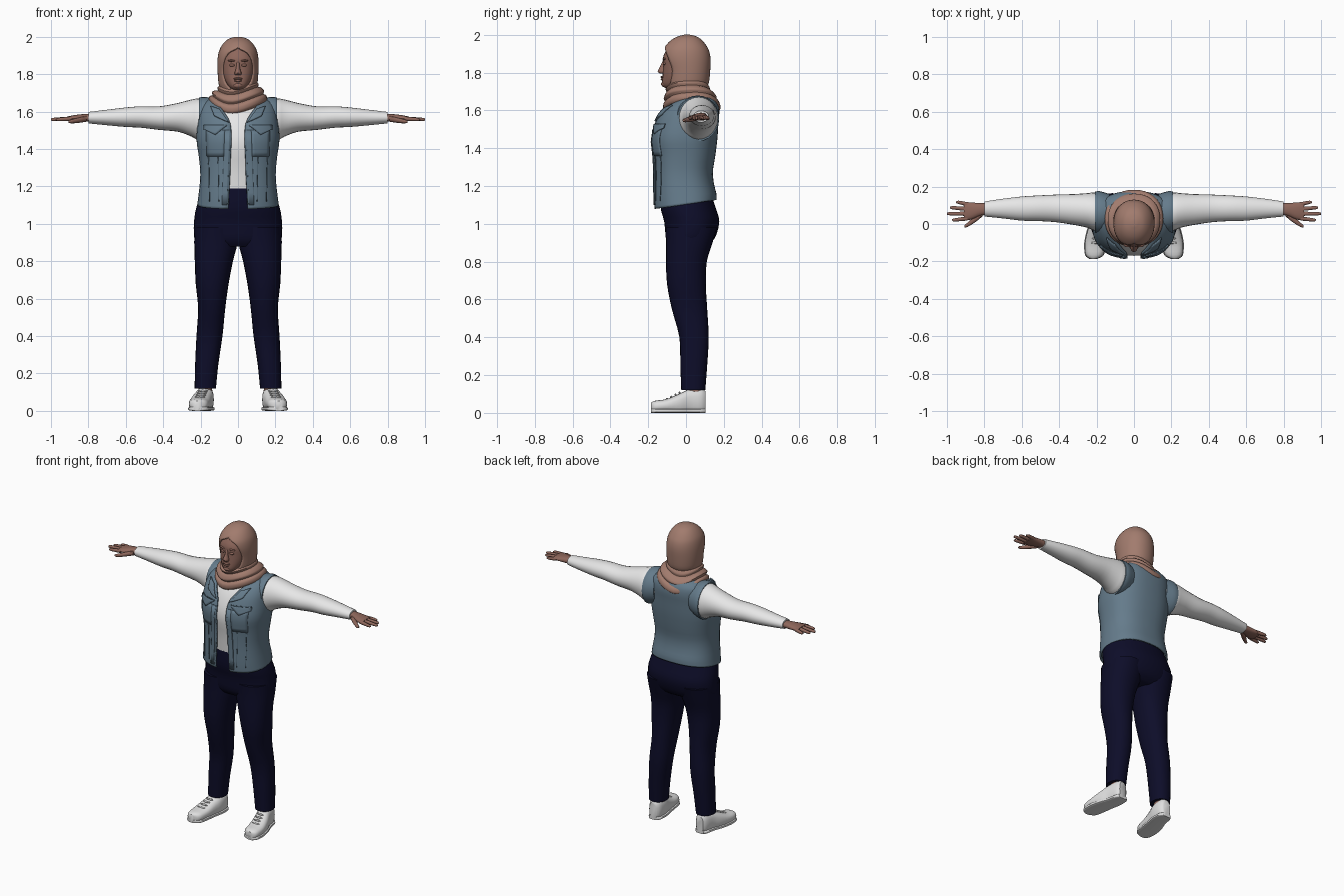
import bpy, bmesh, math
from mathutils import Vector

cube = bpy.data.objects.get("Cube")
if cube:
    bpy.data.objects.remove(cube, do_unlink=True)


def material(name, *rgb):
    mat = bpy.data.materials.new(name)
    mat.use_nodes = True
    mat.diffuse_color = (*rgb, 1)
    mat.node_tree.nodes["Principled BSDF"].inputs["Base Color"].default_value = (*rgb, 1)
    return mat


SCARF = material("scarf_rose", .36, .2, .155)
SKIN = material("skin_brown", .27, .135, .105)
DENIM = material("vest_denim", .13, .2, .26)
SEAM = material("seam_denim", .08, .13, .17)
NAVY = material("trouser_navy", .004, .004, .022)
WHITE = material("shirt_white", .8, .8, .8)
SHOE = material("shoe_white", .74, .74, .74)


def finish(name, bm, mat, angle=45):
    mesh = bpy.data.meshes.new(name)
    bm.to_mesh(mesh)
    bm.free()
    mesh.materials.append(mat)
    for poly in mesh.polygons:
        poly.use_smooth = True
    mesh.set_sharp_from_angle(angle=math.radians(angle))
    obj = bpy.data.objects.new(name, mesh)
    bpy.context.collection.objects.link(obj)
    return obj


def refine(rings, steps):
    """Smooth the ring list with a Catmull-Rom spline."""
    out = []
    last = len(rings) - 1
    for i in range(last):
        a, b, c, d = (rings[min(max(j, 0), last)] for j in range(i - 1, i + 3))
        for k in range(steps):
            t = k / steps
            out.append([q + t / 2 * (r - p + t * (2*p - 5*q + 4*r - s + t * (3*(q - r) + s - p)))
                        for p, q, r, s in zip(a, b, c, d)])
    return out + [list(rings[-1])]


# How the ring plane (u, v) and the path position s map to x, y, z
AXES = {"z": lambda s, u, v: (u, v, s),
        "x": lambda s, u, v: (s, u, v),
        "y": lambda s, u, v: (u, s, v)}


def loft(name, mat, axis, rings, n=24, power=2.2, side=1, steps=3, is_open=False, warp=None):
    """Rings are (s, u0, u1, v0, v1[, half front gap])."""
    bm = bmesh.new()
    rows, centres = [], []
    for s, u0, u1, v0, v1, *gap in refine(rings, steps):
        ru, rv = (u1 - u0) / 2, (v1 - v0) / 2
        cu, cv = (u0 + u1) / 2, (v0 + v1) / 2
        start = math.asin(min(1, max(0, gap[0] / ru)) ** (power / 2)) if is_open else 0
        row = []
        for i in range(n + is_open):
            t = start + (2 * math.pi - 2 * start) * i / n
            u = cu + ru * math.copysign(abs(math.sin(t)) ** (2 / power), math.sin(t))
            v = cv - rv * math.copysign(abs(math.cos(t)) ** (2 / power), math.cos(t))
            p = Vector(AXES[axis](s, u, v))
            if warp:
                p.z += warp(p)
            p.x *= side
            row.append(bm.verts.new(p))
        rows.append(row)
        c = Vector(AXES[axis](s, cu, cv))
        c.x *= side
        centres.append(c)
    outward = 0
    for lower, upper, c in zip(rows, rows[1:], centres):
        for i in range(n):
            j = (i + 1) % len(lower)
            f = bm.faces.new((lower[i], lower[j], upper[j], upper[i]))
            f.normal_update()
            outward += f.normal.dot(f.calc_center_median() - c)
    if not is_open:
        bm.faces.new(rows[0][::-1])
    if not is_open or rings[-1][-1] == 0:
        bm.faces.new(rows[-1])
    if outward < 0:
        bmesh.ops.reverse_faces(bm, faces=bm.faces)
    bmesh.ops.remove_doubles(bm, verts=bm.verts, dist=.0003)
    return finish(name, bm, mat)


def thicken(obj, depth, offset=-1):
    mod = obj.modifiers.new("thickness", "SOLIDIFY")
    mod.thickness, mod.offset = depth, offset


def blob(name, mat, loc, size, side=1):
    bm = bmesh.new()
    bmesh.ops.create_uvsphere(bm, u_segments=14, v_segments=8, radius=1)
    for v in bm.verts:
        v.co = Vector((v.co.x * size[0] + loc[0] * side, v.co.y * size[1] + loc[1],
                       v.co.z * size[2] + loc[2]))
    return finish(name, bm, mat)


def patch(name, mat, corners, target, side, lift, cells=6):
    """Thin plate with four (x, z) corners, laid on the front of the target."""
    bm = bmesh.new()
    a, b, c, d = (Vector((x * side, -.5, z)) for x, z in corners)
    grid = [[bm.verts.new(a.lerp(b, i / cells).lerp(d.lerp(c, i / cells), j / cells))
             for i in range(cells + 1)] for j in range(cells + 1)]
    for j in range(cells):
        for i in range(cells):
            quad = [grid[j][i], grid[j][i + 1], grid[j + 1][i + 1], grid[j + 1][i]]
            bm.faces.new(quad[::side])
    obj = finish(name, bm, mat)
    wrap = obj.modifiers.new("lay_on", "SHRINKWRAP")
    wrap.target, wrap.wrap_method, wrap.wrap_mode = target, "PROJECT", "ABOVE_SURFACE"
    wrap.use_project_y, wrap.offset = True, lift
    thicken(obj, lift)


# Trousers: hips and waist
loft("trouser_hips", NAVY, "z", [
    (.88, -.2, .2, -.08, .1), (.92, -.233, .233, -.105, .15), (1.01, -.235, .235, -.115, .176),
    (1.09, -.222, .222, -.135, .155), (1.2, -.185, .185, -.135, .12)], n=32)

# Shirt body
loft("shirt_body", WHITE, "z", [
    (1.19, -.18, .18, -.142, .12), (1.3, -.18, .18, -.152, .125), (1.43, -.2, .2, -.17, .15),
    (1.54, -.195, .195, -.14, .16), (1.62, -.18, .18, -.09, .155), (1.67, -.1, .1, -.03, .13)], n=32)

# Open denim vest, hem rising to the back
vest = loft("vest", DENIM, "z", [
    (1.08, -.218, .218, -.168, .162, .052), (1.14, -.212, .212, -.172, .16, .05),
    (1.26, -.202, .202, -.172, .142, .043), (1.36, -.21, .21, -.176, .155, .04),
    (1.45, -.222, .222, -.185, .166, .036), (1.54, -.216, .216, -.163, .172, .042),
    (1.6, -.207, .207, -.13, .176, .075), (1.65, -.185, .185, -.07, .165, .11),
    (1.69, -.11, .11, -.01, .13, .09)], n=40, power=2.4, is_open=True,
    warp=lambda p: max(0, 1.2 - p.z) * (p.y + .16) * 1.2)
thicken(vest, .012)

for side, word in ((1, "left"), (-1, "right")):
    # Leg
    loft(word + "_trouser_leg", NAVY, "z", [
        (.12, .118, .232, -.025, .102), (.25, .105, .229, -.03, .112), (.4, .083, .222, -.035, .12),
        (.55, .068, .213, -.075, .112), (.68, .05, .226, -.1, .105), (.8, .027, .231, -.106, .11),
        (.9, .002, .234, -.106, .14), (.98, .0, .232, -.11, .165)], side=side)
    loft(word + "_ankle", SKIN, "z", [(.07, .135, .21, .0, .09), (.15, .14, .21, .0, .085)], n=16, side=side)

    # Shoe with sole, tongue and laces
    foot = [(-.186, .2, .235, .05), (-.165, .165, .258, .06), (-.1, .15, .262, .07), (-.03, .14, .247, .1),
            (.02, .13, .228, .122), (.08, .132, .215, .125), (.103, .15, .2, .11)]
    loft(word + "_shoe", SHOE, "y", [(y, a, b, -.012 if abs(y) < .1 else 0, top)
                                     for y, a, b, top in foot],
         n=20, power=2.5, side=side, warp=lambda p: max(0, -p.z) + .004)
    loft(word + "_sole", SHOE, "y", [(y, a - .004, b + .004, 0, .022) for y, a, b, top in foot],
         n=20, power=4, side=side)
    for i in range(4):
        blob(word + "_shoe_lace", SHOE, (.203 - i * .005, -.1 + i * .022, .074 + i * .011),
             (.028, .006, .006), side)

    # Sleeve and vest armhole rim
    loft(word + "_sleeve", WHITE, "x", [
        (.12, -.02, .15, 1.47, 1.65), (.2, -.038, .168, 1.445, 1.67), (.25, -.02, .165, 1.467, 1.664),
        (.32, -.005, .16, 1.492, 1.646), (.42, .01, .157, 1.502, 1.628), (.52, .016, .152, 1.514, 1.628),
        (.6, .018, .147, 1.518, 1.622), (.7, .03, .135, 1.527, 1.61), (.8, .04, .12, 1.537, 1.598)],
        side=side, power=2)
    loft(word + "_armhole_rim", DENIM, "x", [
        (.13, -.04, .16, 1.46, 1.67), (.18, -.052, .175, 1.44, 1.679), (.208, -.046, .174, 1.437, 1.675)],
        side=side, power=2)

    # Hand
    loft(word + "_palm", SKIN, "x", [
        (.77, .05, .112, 1.545, 1.588), (.82, .044, .112, 1.546, 1.587),
        (.87, .024, .115, 1.546, 1.582), (.91, .018, .119, 1.549, 1.574)], n=16, side=side)
    for finger, base, tip, reach in (("index", .03, .022, .972), ("middle", .055, .055, 1),
                                     ("ring", .08, .087, .985), ("little", .105, .116, .953)):
        loft(f"{word}_{finger}_finger", SKIN, "x", [
            (.89, base - .012, base + .012, 1.55, 1.574),
            (reach - .015, tip - .009, tip + .009, 1.549, 1.567),
            (reach, tip - .004, tip + .004, 1.553, 1.561)], n=10, side=side)
    loft(word + "_thumb", SKIN, "x", [
        (.81, .04, .075, 1.546, 1.578), (.85, .008, .045, 1.54, 1.568),
        (.89, -.016, .008, 1.537, 1.558), (.907, -.018, -.006, 1.541, 1.552)], n=10, side=side)

    # Vest pocket flap, pocket, lapel, placket and seams
    patch(word + "_pocket", DENIM, [(.075, 1.36), (.165, 1.36), (.17, 1.5), (.07, 1.5)], vest, side, .003)
    patch(word + "_pocket_flap", DENIM, [(.12, 1.475), (.18, 1.505), (.18, 1.525), (.06, 1.525)], vest, side, .008)
    patch(word + "_flap_seam", SEAM, [(.06, 1.526), (.18, 1.526), (.18, 1.53), (.06, 1.53)], vest, side, .004)
    patch(word + "_placket", DENIM, [(.06, 1.1), (.085, 1.1), (.07, 1.5), (.045, 1.5)], vest, side, .005)
    patch(word + "_lapel", DENIM, [(.052, 1.54), (.125, 1.575), (.145, 1.625), (.1, 1.61)], vest, side, .009)
    for x in (.1, .15):
        patch(word + "_front_seam", SEAM, [(x, 1.12), (x + .003, 1.12), (x + .008, 1.36), (x + .005, 1.36)],
              vest, side, .003)

    # Eye socket lids and brows
    blob(word + "_eyelid", SKIN, (.031, -.112, 1.848), (.017, .011, .008), side)
    blob(word + "_brow", SKIN, (.032, -.112, 1.872), (.023, .012, .006), side)

# Face with nose, lips and chin
loft("face", SKIN, "z", [
    (1.715, -.03, .03, -.105, .0), (1.735, -.052, .052, -.126, .02), (1.78, -.076, .076, -.124, .04),
    (1.84, -.087, .087, -.12, .05), (1.89, -.085, .085, -.119, .05), (1.94, -.06, .06, -.088, .04)])
loft("nose", SKIN, "z", [
    (1.795, -.016, .016, -.137, -.1), (1.806, -.019, .019, -.15, -.1), (1.83, -.011, .011, -.138, -.1),
    (1.865, -.008, .008, -.122, -.1)], n=12)
blob("upper_lip", SKIN, (0, -.123, 1.776), (.025, .012, .006))
blob("lower_lip", SKIN, (0, -.122, 1.765), (.02, .012, .007))
blob("chin", SKIN, (0, -.112, 1.739), (.027, .02, .016))

# Hood of the scarf, open around the face
hood = loft("scarf_hood", SCARF, "z", [
    (1.66, -.095, .095, -.09, .115, .02), (1.72, -.096, .096, -.1, .112, .04),
    (1.75, -.104, .104, -.105, .122, .066), (1.81, -.109, .109, -.11, .128, .082),
    (1.87, -.11, .11, -.126, .13, .077), (1.915, -.104, .104, -.123, .122, .052),
    (1.945, -.092, .092, -.105, .106, 0), (1.972, -.072, .072, -.078, .084, 0),
    (1.99, -.048, .048, -.045, .058, 0), (2, -.014, .014, -.01, .022, 0)],
    n=36, power=2.1, is_open=True)
thicken(hood, .01)

# Scarf draped in folds round the neck, lower at the front and back
loft("scarf_drape", SCARF, "z", [
    (1.585, -.12, .12, -.09, .15), (1.6, -.155, .155, -.118, .182), (1.63, -.15, .15, -.12, .176),
    (1.645, -.136, .136, -.105, .16), (1.66, -.14, .14, -.118, .162), (1.685, -.122, .122, -.108, .14),
    (1.695, -.108, .108, -.098, .125), (1.71, -.11, .11, -.108, .126), (1.735, -.09, .09, -.085, .11)],
    n=36, warp=lambda p: 2.4 * p.x ** 2 + .012 * math.sin(p.x * 20) + .05 * max(0, p.y))
